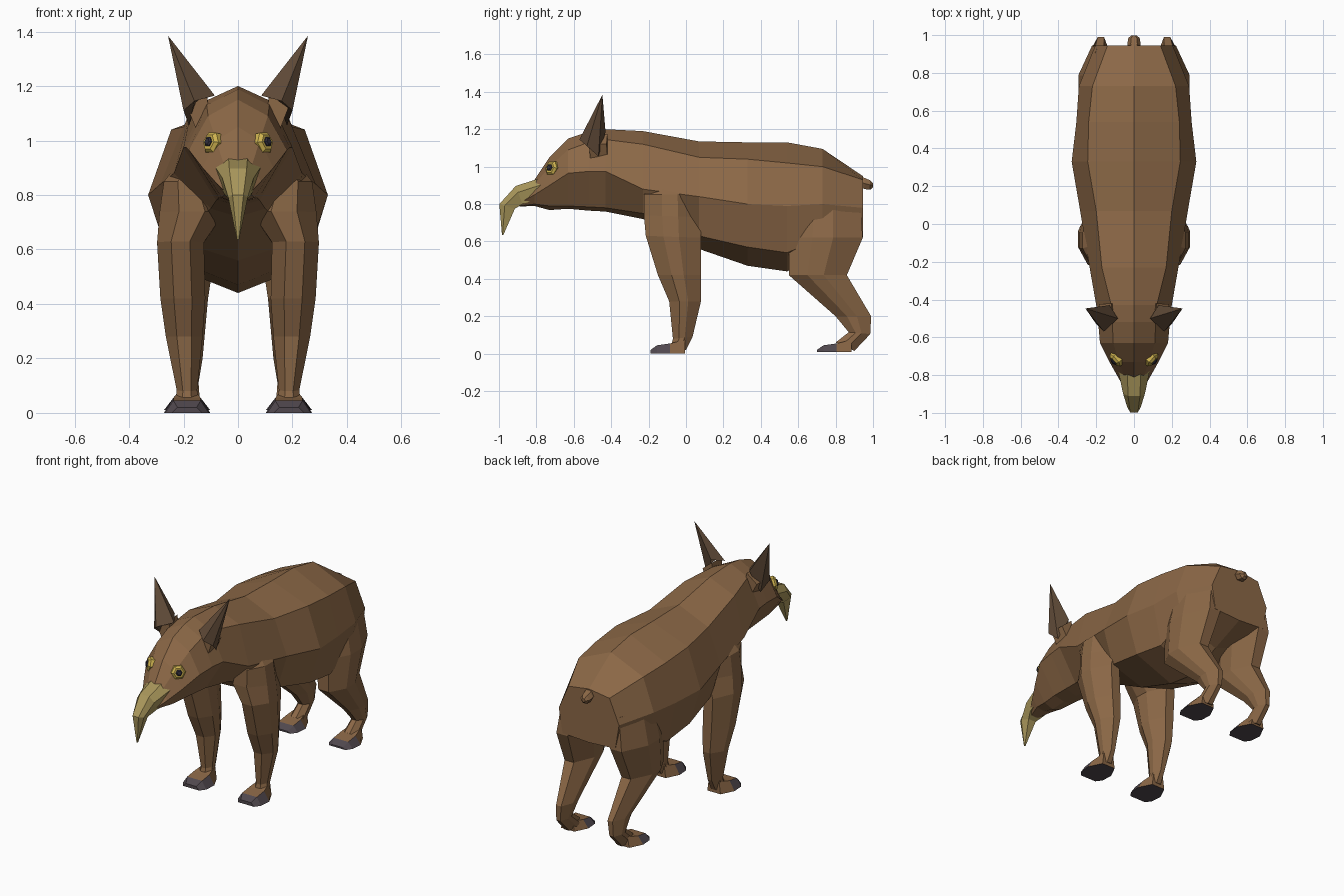
import bpy, bmesh
from mathutils import Vector


def mat(name, rgb):
    m = bpy.data.materials.new(name)
    m.diffuse_color = (*rgb, 1)
    return m


FUR = mat("brown fur", (.26, .138, .062))
EAR = mat("dark ear", (.12, .071, .040))
BEAK = mat("horn beak", (.40, .31, .105))
GOLD = mat("gold eye", (.62, .45, .08))
PUPIL = mat("dark pupil", (.032, .028, .045))
HOOF = mat("grey hoof", (.080, .064, .075))


def loft(name, rings, mats, mirror=False, dark_rule=None):
    """Join equal-sized rings of points into a closed, flat-shaded skin."""
    bm = bmesh.new()
    vs = [[bm.verts.new(p) for p in r] for r in rings]
    n = len(rings[0])
    for a, b in zip(vs, vs[1:]):
        for i in range(n):
            j = (i + 1) % n
            bm.faces.new((a[i], a[j], b[j], b[i]))
    bm.faces.new(vs[0])
    bm.faces.new(vs[-1])
    bmesh.ops.remove_doubles(bm, verts=bm.verts, dist=1e-4)
    bmesh.ops.recalc_face_normals(bm, faces=bm.faces)
    bm.normal_update()
    if dark_rule:
        for f in bm.faces:
            f.material_index = int(dark_rule(f))
    me = bpy.data.meshes.new(name)
    bm.to_mesh(me)
    bm.free()
    for m in mats:
        me.materials.append(m)
    ob = bpy.data.objects.new(name, me)
    bpy.context.collection.objects.link(ob)
    if mirror:
        ob.modifiers.new("mirror", 'MIRROR').use_mirror_merge = False
    return ob


# Body and head: y, top z, upper (x, z), widest (x, z), lower (x, z), bottom z
body = [
    (-.89, .82, .02, .815, .04, .805, .025, .79, .787),
    (-.81, .93, .05, .905, .085, .85, .05, .80, .79),
    (-.73, 1.05, .08, 1.0, .13, .90, .06, .79, .768),
    (-.63, 1.15, .11, 1.09, .18, .965, .07, .79, .775),
    (-.52, 1.188, .115, 1.13, .19, .975, .075, .785, .765),
    (-.43, 1.20, .12, 1.145, .20, .975, .08, .78, .76),
    (-.23, 1.19, .17, 1.12, .235, .88, .10, .75, .72),
    (.07, 1.135, .20, 1.05, .285, .84, .22, .63, .56),
    (.33, 1.13, .245, 1.04, .33, .80, .255, .57, .47),
    (.54, 1.13, .24, 1.02, .305, .79, .25, .54, .44),
    (.73, 1.095, .22, 1.0, .292, .80, .25, .62, .53),
    (.945, .95, .14, .93, .205, .78, .18, .63, .62),
]
rings = []
for y, zt, xu, zu, xm, zm, xl, zl, zb in body:
    side = [(xu, zu), (xm, zm), (xl, zl)]
    rings.append([(0, y, zt)] + [(x, y, z) for x, z in side] + [(0, y, zb)]
                 + [(-x, y, z) for x, z in reversed(side)])
loft("body", rings, [FUR])


# Legs: octagonal sections from front (y, z), back (y, z), inner x, outer x
def leg(name, sections):
    rings = []
    for y0, z0, y1, z1, x0, x1 in sections:
        ring = []
        for u, v in ((.3, 0), (.7, 0), (1, .32), (1, .6), (.66, 1), (.3, 1), (0, .6), (0, .32)):
            ring.append((x0 + (x1 - x0) * u, y0 + (y1 - y0) * v, z0 + (z1 - z0) * v))
        rings.append(ring)
    loft(name, rings, [FUR], mirror=True)


leg("front_legs", [
    (-.19, .93, .06, .92, .10, .21),
    (-.225, .85, .075, .85, .10, .272),
    (-.225, .74, .08, .73, .05, .288),
    (-.215, .63, .08, .62, .125, .297),
    (-.15, .42, .08, .42, .12, .285),
    (-.09, .28, .08, .28, .13, .265),
    (-.07, .08, .035, .09, .15, .225),
    (-.08, .04, 0, .02, .145, .23),
])
leg("hind_legs", [
    (.57, .82, .93, .82, .08, .255),
    (.55, .62, .945, .62, .08, .295),
    (.55, .42, .86, .42, .11, .285),
    (.80, .20, .99, .20, .13, .225),
    (.87, .115, .985, .105, .145, .22),
    (.80, .06, .90, .015, .14, .225),
])


# Feet with dark toes and soles
def foot(name, shift, base):
    rings = []
    for y, wb, wt, zt in ((-.19, .055, .035, .02), (-.155, .08, .05, .045),
                          (-.085, .085, .05, .055), (-.005, .045, .035, .075)):
        y += shift
        rings.append([(.187 - wb, y, base), (.187 + wb, y, base),
                      (.187 + wt, y, zt), (.187 - wt, y, zt)])

    def dark(f):
        toe = f.calc_center_median().y < shift - .09
        return f.normal.z < -.7 or (toe and f.normal.z < .88)
    loft(name, rings, [FUR, HOOF], mirror=True, dark_rule=dark)


foot("front_feet", 0, 0)
foot("hind_feet", .89, .01)

# Hooked beak: top (x, y, z), middle x, lower (x, y, z)
rings = []
for wt, yt, zt, wm, wb, yb, zb in ((.035, -.775, .94, .083, .065, -.785, .83),
                                   (.032, -.91, .897, .058, .048, -.875, .80),
                                   (.02, -.998, .80, .036, .026, -.915, .775),
                                   (.003, -.984, .636, .004, .003, -.976, .636)):
    ym, zm = yt * .65 + yb * .35, zt * .65 + zb * .35
    rings.append([(wt, yt, zt), (wm, ym, zm), (wb, yb, zb),
                  (-wb, yb, zb), (-wm, ym, zm), (-wt, yt, zt)])
loft("beak", rings, [BEAK])

# Ears: pointed blades on short fur stubs
ear_base = [(.085, -.50, 1.165), (.16, -.57, 1.145), (.20, -.53, 1.11),
            (.18, -.468, 1.055), (.13, -.43, 1.185)]
tip = Vector((.257, -.447, 1.385))
loft("ears", [ear_base, [tip.lerp(Vector(p), .01) for p in ear_base]], [EAR], mirror=True)
loft("ear_stubs", [[(.10, -.51, 1.06), (.15, -.51, 1.03), (.15, -.42, 1.05), (.10, -.42, 1.08)],
                   [(.115, -.51, 1.17), (.185, -.52, 1.12), (.185, -.425, 1.12), (.12, -.42, 1.175)]],
     [FUR], mirror=True)


# Eyes: six-sided gold rims with small dark pupils
def eye(name, material, profile):
    axis = Vector((.74, -.65, .20)).normalized()
    side = axis.cross(Vector((0, 0, 1))).normalized()
    up = side.cross(axis)
    centre = Vector((.089, -.712, .99))
    hexagon = [(1, 0), (.5, .87), (-.5, .87), (-1, 0), (-.5, -.87), (.5, -.87)]
    loft(name, [[centre + axis * d + side * (r * u) + up * (r * v) for u, v in hexagon]
                for r, d in profile], [material], mirror=True)


eye("eye_rims", GOLD, [(.042, -.03), (.042, .014), (.030, .026)])
eye("pupils", PUPIL, [(.019, .015), (.019, .030), (.012, .035)])

# Stubby tail
hexagon = ((1, 0), (.5, .9), (-.5, .9), (-1, 0), (-.5, -.9), (.5, -.9))
loft("tail", [[(w * u, y, z + h * v) for u, v in hexagon]
              for y, z, w, h in ((.90, .93, .025, .03), (.955, .91, .035, .033),
                                 (.985, .902, .03, .028), (.999, .90, .012, .012))],
     [FUR])
